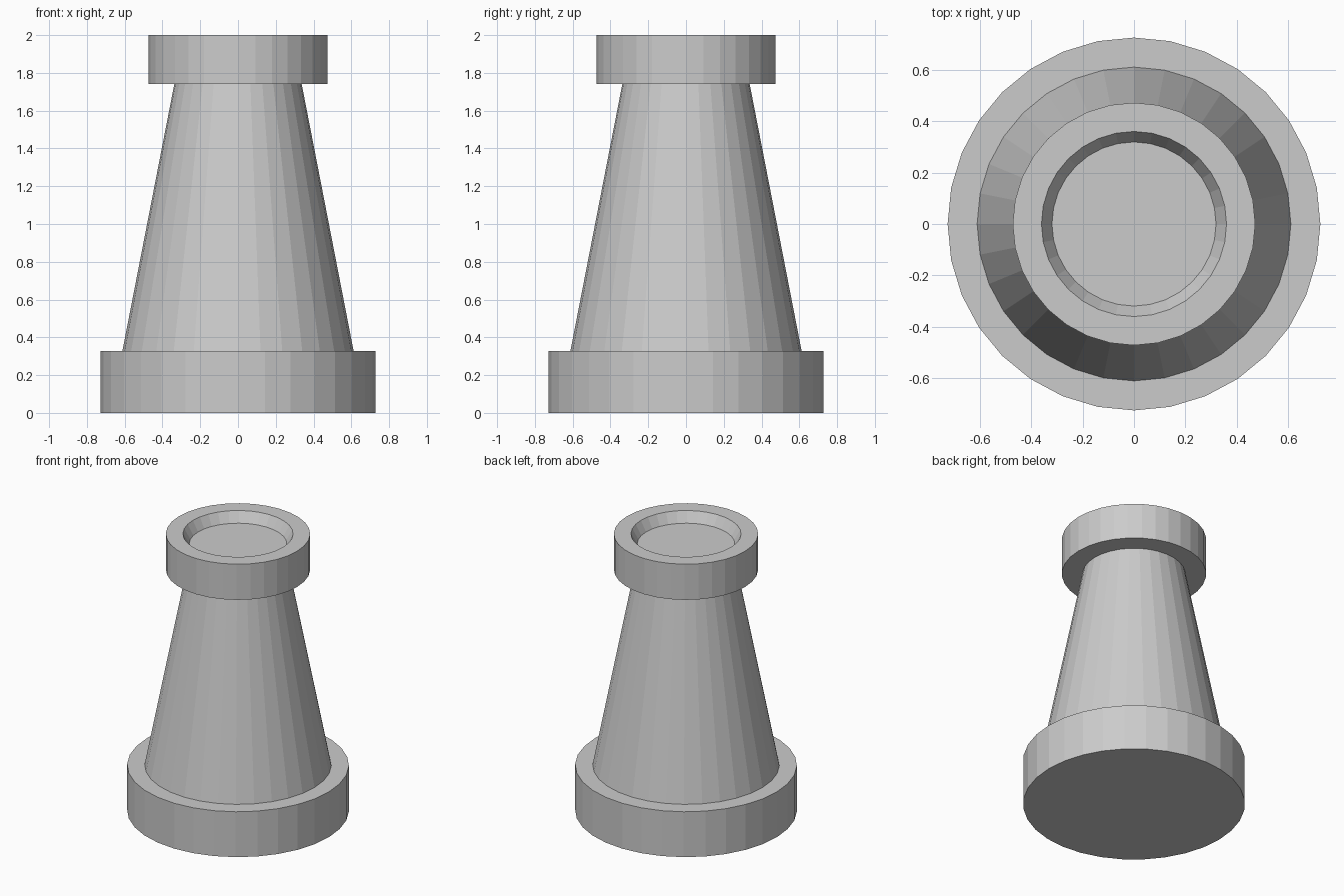
import bpy, bmesh
from math import cos, sin, tau

if "Cube" in bpy.data.objects:
    bpy.data.objects.remove(bpy.data.objects["Cube"])

SIDES = 32


def lathe(name, profile):
    """Revolve (radius, z) points, bottom to top, and cap both ends."""
    bm = bmesh.new()
    rings = [[bm.verts.new((r * cos(tau * i / SIDES), r * sin(tau * i / SIDES), z))
              for i in range(SIDES)] for r, z in profile]
    for low, high in zip(rings, rings[1:]):
        for i in range(SIDES):
            j = (i + 1) % SIDES
            bm.faces.new((low[i], low[j], high[j], high[i]))
    bm.faces.new(rings[0][::-1])
    bm.faces.new(rings[-1])
    bmesh.ops.recalc_face_normals(bm, faces=bm.faces)
    mesh = bpy.data.meshes.new(name)
    bm.to_mesh(mesh)
    bm.free()
    obj = bpy.data.objects.new(name, mesh)
    bpy.context.collection.objects.link(obj)
    return obj


# Flat-shaded pedestal: wide foot, tapered shaft, collar and dished top
lathe("tapered_pedestal", [
    (0.727, 0.0), (0.727, 0.328),    # foot
    (0.612, 0.328), (0.337, 1.742),  # shaft
    (0.473, 1.742), (0.473, 2.0),    # collar
    (0.361, 2.0), (0.32, 1.927),     # recess
])
